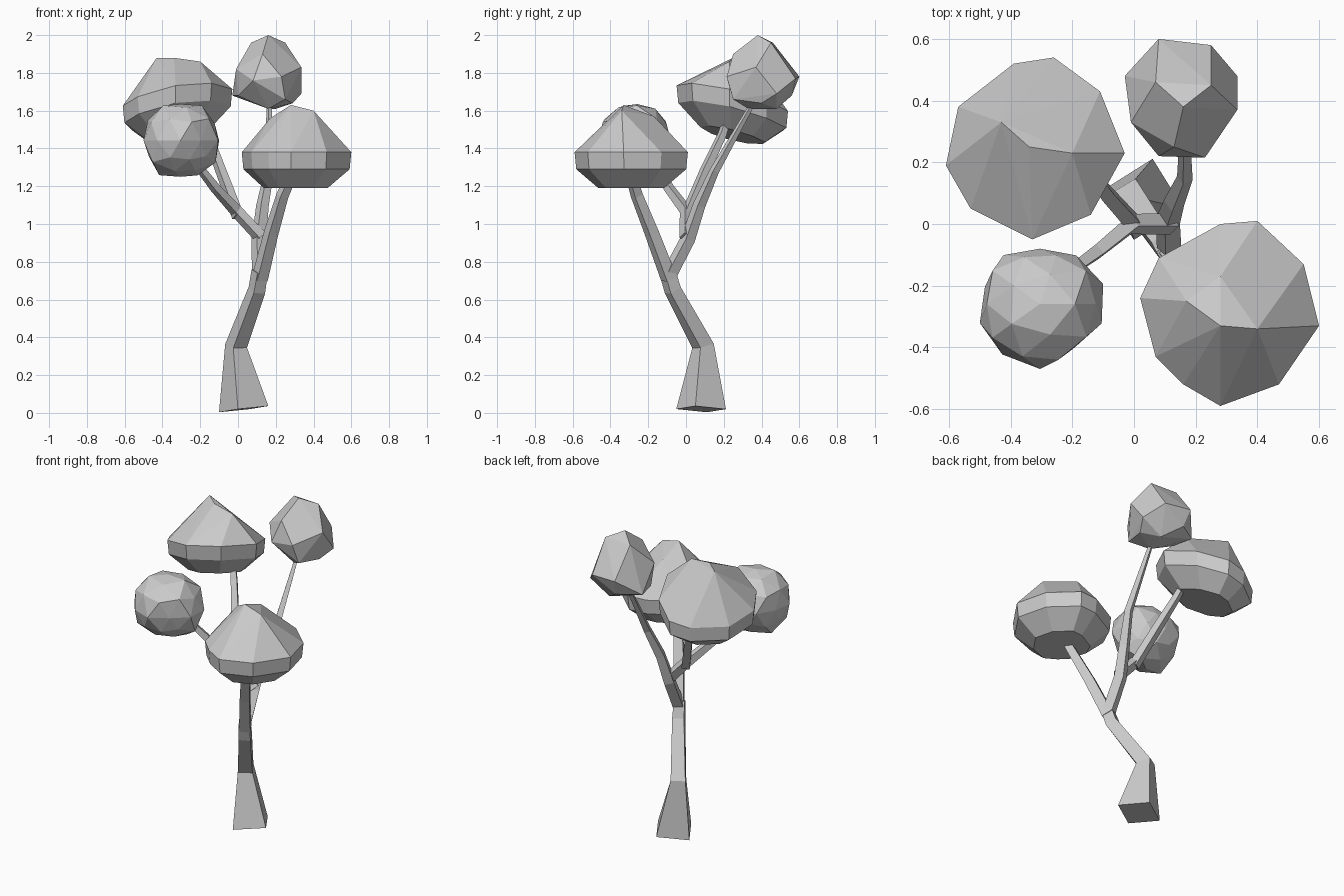
import bpy, bmesh, math, random
from mathutils import Vector

if "Cube" in bpy.data.objects:
    bpy.data.objects.remove(bpy.data.objects["Cube"], do_unlink=True)

# One plain grey for the whole tree
grey = bpy.data.materials.new("plain grey")
grey.use_nodes = True
grey.diffuse_color = (0.6, 0.6, 0.6, 1)
shader = next(n for n in grey.node_tree.nodes if n.type == 'BSDF_PRINCIPLED')
shader.inputs["Base Color"].default_value = grey.diffuse_color
shader.inputs["Roughness"].default_value = 0.8


def finish(bm, name):
    bmesh.ops.recalc_face_normals(bm, faces=bm.faces)
    mesh = bpy.data.meshes.new(name)
    bm.to_mesh(mesh)
    bm.free()
    mesh.materials.append(grey)
    obj = bpy.data.objects.new(name, mesh)
    bpy.context.collection.objects.link(obj)
    return obj


def limb(name, path, phase=77):
    """Square tapering limb swept along (x, y, z, radius) stations."""
    bm = bmesh.new()
    centres = [Vector(p[:3]) for p in path]
    angle = math.radians(phase)
    side = Vector((math.cos(angle), math.sin(angle), 0))
    rings = []
    for i, centre in enumerate(centres):
        before = centres[max(i - 1, 0)]
        after = centres[min(i + 1, len(path) - 1)]
        along = (after - before).normalized()
        u = (side - along * side.dot(along)).normalized()
        v = along.cross(u)
        r = path[i][3]
        rings.append([bm.verts.new(centre + d * r) for d in (u, v, -u, -v)])
    for low, high in zip(rings, rings[1:]):
        for k in range(4):
            n = (k + 1) % 4
            bm.faces.new((low[k], low[n], high[n], high[k]))
    bm.faces.new(rings[0][::-1])
    bm.faces.new(rings[-1])
    return finish(bm, name)


def hull(name, points):
    """Faceted crown wrapped around a few corner points."""
    bm = bmesh.new()
    for p in points:
        bm.verts.new(p)
    result = bmesh.ops.convex_hull(bm, input=bm.verts)
    spare = {g for g in result["geom_interior"] + result["geom_unused"]
             if isinstance(g, bmesh.types.BMVert)}
    bmesh.ops.delete(bm, geom=list(spare), context='VERTS')
    bmesh.ops.dissolve_limit(bm, angle_limit=math.radians(4),
                             verts=bm.verts, edges=bm.edges)
    return finish(bm, name)


def broad_crown(name, centre, outline, peaks, slope=(0, 0)):
    """Wide crown: rim band, narrower underside and a low pointed top."""
    cx, cy, cz = centre
    points = []
    for scale, height in ((1, 0), (0.97, -0.09), (0.58, -0.19)):
        for x, y in outline:
            dx, dy = (x - cx) * scale, (y - cy) * scale
            points.append((cx + dx, cy + dy,
                           cz + height + dx * slope[0] + dy * slope[1]))
    return hull(name, points + peaks)


# Trunk and limbs
limb("trunk", [(0.03, 0.08, 0.02, 0.135), (-0.01, 0.09, 0.355, 0.06),
               (0.1, -0.07, 0.65, 0.048), (0.115, -0.1, 0.75, 0.045)])
limb("front_branch", [(0.115, -0.09, 0.71, 0.045), (0.175, -0.18, 0.95, 0.04),
                      (0.235, -0.26, 1.15, 0.034), (0.28, -0.29, 1.25, 0.03)])
limb("back_branch", [(0.115, -0.1, 0.71, 0.042), (0.11, 0.01, 0.92, 0.04),
                     (0.13, 0.07, 1.1, 0.034), (0.165, 0.15, 1.28, 0.026),
                     (0.165, 0.36, 1.65, 0.013)])
limb("left_fork", [(0.12, 0, 0.93, 0.036), (-0.01, 0, 1.07, 0.034),
                   (-0.12, -0.09, 1.19, 0.028), (-0.19, -0.14, 1.28, 0.024),
                   (-0.26, -0.21, 1.38, 0.02)])
limb("rear_fork", [(0, 0, 1.04, 0.034), (-0.09, 0.1, 1.28, 0.03),
                   (-0.16, 0.19, 1.47, 0.025), (-0.18, 0.21, 1.53, 0.022)])

# Two broad crowns
broad_crown("front_crown", (0.3, -0.29, 1.38),
            [(0.28, -0.59), (0.47, -0.52), (0.6, -0.33), (0.55, -0.13),
             (0.4, 0.01), (0.28, 0), (0.08, -0.11), (0.02, -0.24),
             (0.07, -0.43), (0.16, -0.52)],
            [(0.28, -0.33, 1.63), (0.4, -0.34, 1.6),
             (0.17, -0.25, 1.56), (0.28, -0.17, 1.57)])
broad_crown("rear_crown", (-0.32, 0.25, 1.66),
            [(-0.61, 0.19), (-0.57, 0.38), (-0.39, 0.52), (-0.26, 0.54),
             (-0.11, 0.43), (-0.03, 0.23), (-0.14, 0.03), (-0.33, -0.05),
             (-0.53, 0.05)],
            [(-0.34, 0.25, 1.88), (-0.43, 0.33, 1.88), (-0.2, 0.23, 1.86)],
            slope=(0.17, -0.25))

# Tall small crown
hull("top_crown",
     [(0.16, 0.38, 2), (0.25, 0.45, 1.96), (0.07, 0.46, 1.96), (0.13, 0.25, 1.9),
      (0.08, 0.6, 1.78), (0.25, 0.58, 1.77), (0.335, 0.48, 1.69),
      (0.335, 0.37, 1.83), (0.23, 0.215, 1.78), (0.08, 0.22, 1.76),
      (-0.01, 0.33, 1.82), (-0.03, 0.48, 1.68), (0.16, 0.33, 1.61),
      (0.2, 0.48, 1.61), (0.29, 0.4, 1.64), (0, 0.35, 1.68),
      (0.1, 0.56, 1.68), (0.25, 0.25, 1.66)])

# Lumpy small crown, fitted to its own extents
random.seed(4)
bm = bmesh.new()
bmesh.ops.create_icosphere(bm, subdivisions=2, radius=1)
for v in bm.verts:
    v.co *= random.uniform(0.88, 1.08)
for axis, (low, high) in enumerate(((-0.5, -0.1), (-0.47, -0.08), (1.25, 1.635))):
    values = [v.co[axis] for v in bm.verts]
    start, span = min(values), max(values) - min(values)
    for v in bm.verts:
        v.co[axis] = low + (v.co[axis] - start) / span * (high - low)
bmesh.ops.dissolve_limit(bm, angle_limit=math.radians(9),
                         verts=bm.verts, edges=bm.edges)
finish(bm, "lumpy_crown")
